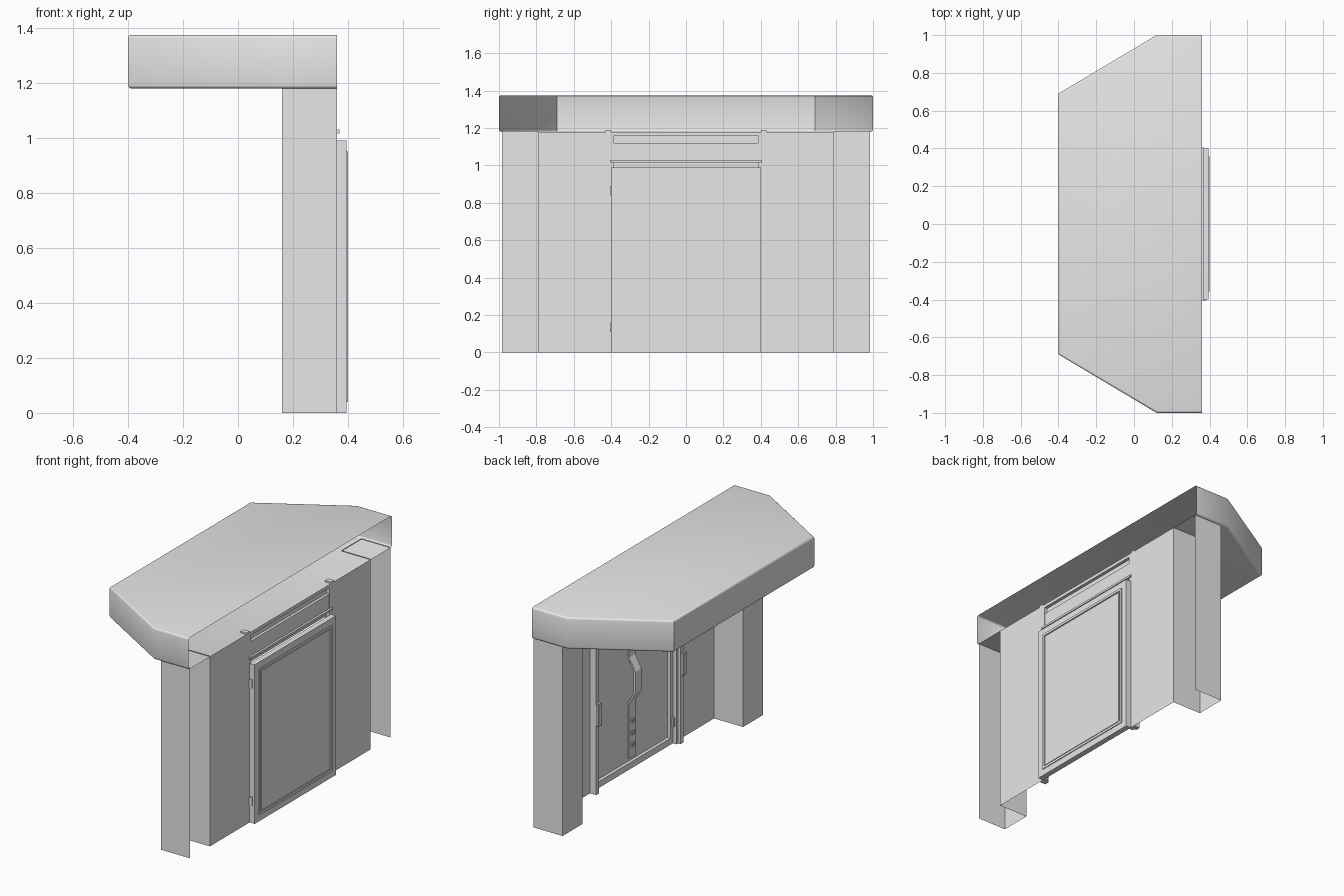
import bpy, bmesh, math
from mathutils import Vector

if "Cube" in bpy.data.objects:
    bpy.data.objects.remove(bpy.data.objects["Cube"])

grey = bpy.data.materials.new("plain_grey")
grey.use_nodes = True
grey.diffuse_color = (0.8, 0.8, 0.8, 1)
grey.node_tree.nodes["Principled BSDF"].inputs["Base Color"].default_value = (0.8, 0.8, 0.8, 1)


def finish(name, bm):
    mesh = bpy.data.meshes.new(name)
    bm.to_mesh(mesh)
    bm.free()
    mesh.materials.append(grey)
    obj = bpy.data.objects.new(name, mesh)
    bpy.context.collection.objects.link(obj)
    return obj


def box(name, x, y, z, bevel=0):
    bm = bmesh.new()
    bmesh.ops.create_cube(bm, size=1)
    for v in bm.verts:
        v.co = Vector([a + (c + 0.5) * (b - a) for c, (a, b) in zip(v.co, (x, y, z))])
    if bevel:
        bmesh.ops.bevel(bm, geom=bm.edges[:], offset=bevel, segments=2, affect='EDGES')
    return finish(name, bm)


def sheet(name, path, z0, z1):
    """Upright open sheet following a plan path."""
    bm = bmesh.new()
    low = [bm.verts.new((x, y, z0)) for x, y in path]
    high = [bm.verts.new((x, y, z1)) for x, y in path]
    for i in range(len(path) - 1):
        bm.faces.new((low[i], low[i + 1], high[i + 1], high[i]))
    return finish(name, bm)


def ring(name, x, y, z, width):
    """Rectangular frame facing +x, made of four rails."""
    for side, ya, yb in (("right", y[0], y[0] + width), ("left", y[1] - width, y[1])):
        box(f"{name}_{side}", x, (ya, yb), z)
    inner = (y[0] + width, y[1] - width)
    for side, za, zb in (("bottom", z[0], z[0] + width), ("top", z[1] - width, z[1])):
        box(f"{name}_{side}", x, inner, (za, zb))


BACK = 0.36
SOFFIT = 1.18

# Canopy: hollow, open along its back edge, softly rounded rims
plan = [(BACK, 1), (0.12, 1), (-0.4, 0.69), (-0.4, -0.69), (0.12, -1), (BACK, -1)]
bm = bmesh.new()
low = [bm.verts.new((x, y, SOFFIT)) for x, y in plan]
high = [bm.verts.new((x, y, 1.375)) for x, y in plan]
for i in range(len(plan) - 1):
    bm.faces.new((low[i], low[i + 1], high[i + 1], high[i]))
bm.faces.new(high)
bm.faces.new(low[::-1])
bmesh.ops.recalc_face_normals(bm, faces=bm.faces[:])
rims = [e for e in bm.edges if len(e.link_faces) == 2
        and abs(e.verts[0].co.z - e.verts[1].co.z) < 0.01]
bmesh.ops.bevel(bm, geom=rims, offset=0.012, segments=3, profile=0.5, affect='EDGES')
canopy = finish("canopy", bm)
canopy.select_set(True)
bpy.context.view_layer.objects.active = canopy
bpy.ops.object.shade_smooth_by_angle(angle=math.radians(40))

# Mirrored supports, wall sheets and jambs
for side, s in (("left", 1), ("right", -1)):
    def span(a, b):
        return tuple(sorted((s * a, s * b)))

    sheet(f"{side}_pillar",
          [(BACK, s * 0.985), (0.16, s * 0.985), (0.16, s * 0.79), (BACK, s * 0.79)],
          0, SOFFIT + 0.004)
    sheet(f"{side}_wall", [(BACK, s * 0.79), (BACK, s * 0.43)], 0, SOFFIT)
    box(f"{side}_jamb", (0.318, BACK), span(0.40, 0.43), (0, 1.19))
    box(f"{side}_jamb_lip", (0.335, BACK), span(0.385, 0.40), (0, 1.18))
    box(f"{side}_jamb_box", (0.295, 0.318), span(0.398, 0.437), (0.43, 0.57), 0.005)

# Door: frame, recessed leaf and thin raised outer panel
ring("door_frame", (BACK, 0.395), (-0.4, 0.4), (0, 0.99), 0.04)
box("door_leaf", (0.38, 0.393), (-0.37, 0.37), (0.03, 0.96))
box("door_panel", (0.39, 0.398), (-0.335, 0.335), (0.06, 0.93))
ring("door_moulding", (0.39, 0.4), (-0.358, 0.358), (0.04, 0.95), 0.015)
for label, z in (("lower", 0.135), ("upper", 0.865)):
    box(f"{label}_hinge", (0.345, 0.385), (-0.405, -0.375), (z - 0.03, z + 0.03), 0.004)

# Transom above the door: recessed back plate and slats
box("transom_plate", (0.33, 0.34), (-0.4, 0.4), (0.98, SOFFIT))
box("transom_ledge", (0.34, 0.37), (-0.405, 0.405), (1.017, 1.03))
box("transom_panel", (0.34, 0.357), (-0.4, 0.4), (1.03, 1.12))
box("transom_top_slat", (0.34, BACK), (-0.4, 0.4), (1.16, SOFFIT))

# Inside pull bar, bent away from the leaf at grip height
profile = [(0.378, 0.06), (0.378, 0.4), (0.335, 0.48), (0.335, 0.61), (0.378, 0.69), (0.378, 0.94)]
bm = bmesh.new()
rows = [[bm.verts.new((x + dx, y, z)) for dx, y in
         ((-0.008, -0.03), (0.004, -0.03), (0.004, 0.03), (-0.008, 0.03))] for x, z in profile]
for a, b in zip(rows, rows[1:]):
    for i in range(4):
        j = (i + 1) % 4
        bm.faces.new((a[i], a[j], b[j], b[i]))
bm.faces.new(rows[0][::-1])
bm.faces.new(rows[-1])
bmesh.ops.recalc_face_normals(bm, faces=bm.faces[:])
finish("pull_bar", bm)
for i in range(3):
    z = 0.14 + i * 0.075
    box(f"bar_button_{i + 1}", (0.358, 0.372), (-0.014, 0.014), (z - 0.012, z + 0.012), 0.003)
